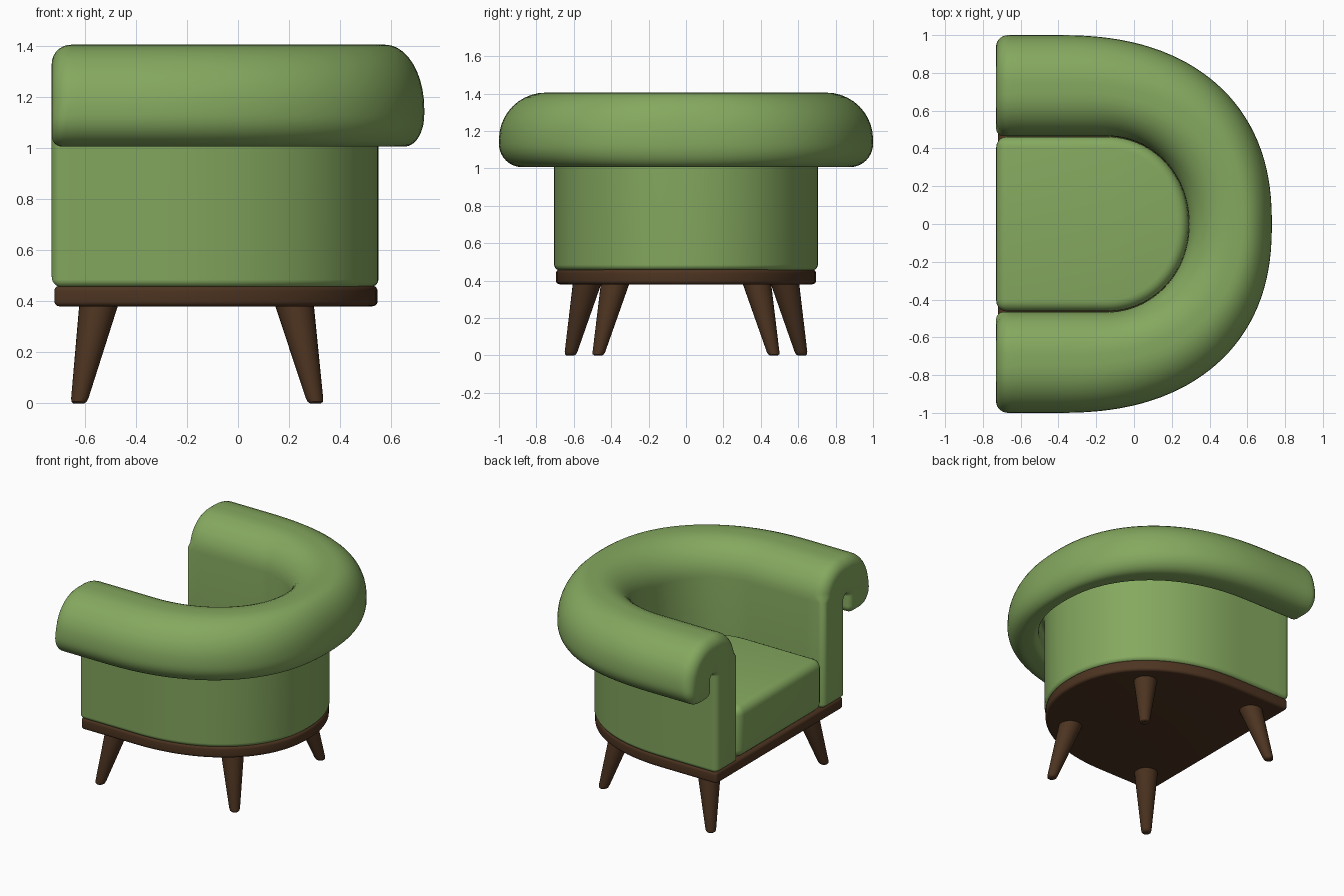
import bpy, bmesh, math
from mathutils import Vector

if "Cube" in bpy.data.objects:
    bpy.data.objects.remove(bpy.data.objects["Cube"])

FRONT = -0.73  # x of the open side of the chair


def material(name, rgb):
    m = bpy.data.materials.new(name)
    m.diffuse_color = (*rgb, 1)
    m.use_nodes = True
    m.node_tree.nodes["Principled BSDF"].inputs["Base Color"].default_value = m.diffuse_color
    return m


GREEN = material("green fabric", (0.235, 0.395, 0.115))
BROWN = material("dark wood", (0.074, 0.034, 0.015))


def finish(name, bm, mat, bevel=0, segs=5):
    bmesh.ops.recalc_face_normals(bm, faces=bm.faces)
    me = bpy.data.meshes.new(name)
    bm.to_mesh(me)
    bm.free()
    ob = bpy.data.objects.new(name, me)
    bpy.context.collection.objects.link(ob)
    me.materials.append(mat)
    bpy.ops.object.select_all(action='DESELECT')
    ob.select_set(True)
    bpy.context.view_layer.objects.active = ob
    if bevel:
        b = ob.modifiers.new("bevel", 'BEVEL')
        b.width, b.segments = bevel, segs
        b.limit_method, b.angle_limit = 'ANGLE', math.radians(50)
        b.use_clamp_overlap = False
        bpy.ops.object.modifier_apply(modifier="bevel")
    bpy.ops.object.shade_smooth_by_angle(angle=math.radians(40))
    return ob


# D-shaped outlines: (centre x, x radius, y radius, superellipse power)
INNER = (-0.15, 0.44, 0.465, 2.05)
WALL = (-0.30, 0.85, 0.705, 2.15)
ROLL = (-0.40, 1.13, 1.0, 2.32)
N = 64


def outline(shape, t, front=FRONT):
    """t runs 0..1 round the arc; below 0 or above 1 is along the straight arms to the front."""
    cx, a, b, n = shape
    side = 1 if t < 0.5 else -1
    if t < 0 or t > 1:
        k = -t if t < 0 else t - 1
        return Vector((cx + (front - cx) * k, side * b))
    ang = math.pi * (0.5 - t)
    c, s = max(math.cos(ang), 0), math.sin(ang)
    return Vector((cx + a * c ** (2 / n), math.copysign(b * abs(s) ** (2 / n), s)))


def fillet(corners, d=0, segs=10):
    """Inset a clockwise polygon of (x, z, radius) corners by d and round the corners."""
    out = []
    for i, (x, z, r) in enumerate(corners):
        p = Vector((x, z))
        u = (Vector(corners[i - 1][:2]) - p).normalized()
        v = (Vector(corners[(i + 1) % len(corners)][:2]) - p).normalized()
        half = u.angle(v) / 2
        bis = (u + v).normalized()
        sign = 1 if u.x * v.y - u.y * v.x > 0 else -1   # 1 = convex corner
        p = p + bis * sign * d / math.sin(half)
        r = max(r - sign * d, 0.004)
        c = p + bis * r / math.sin(half)
        a, b = p + u * r / math.tan(half) - c, p + v * r / math.tan(half) - c
        w = a.angle(b)
        for k in range(segs + 1):
            f = k / segs
            out.append(c + (a * math.sin((1 - f) * w) + b * math.sin(f * w)) / math.sin(w))
    return out


# Wall and rolled arm: one scroll section swept round the D
W_D, R_D = 0.235, 0.53
SCROLL = [(0, 0.455, 0.03), (0, 1.405, 0.22), (R_D, 1.405, 0.25), (R_D, 1.006, 0.125),
          (0.278, 1.006, 0.05), (0.285, 1.15, 0.022), (W_D, 1.15, 0.022), (W_D, 0.455, 0.03)]
PROFILE = fillet(SCROLL)
# end rounding grows from the wall up to the roll
SOFT = [min(max((p.y - 1.0) / 0.2, 0), 1) if p.x > 0.29 or p.y > 1.2 else 0 for p in PROFILE]
R_WALL, R_ROLL = 0.04, 0.075


def ring(bm, t, prof, fronts):
    vs = []
    for (d, z), x in zip(prof, fronts):
        i, w, r = (outline(s, t, x) for s in (INNER, WALL, ROLL))
        p = i.lerp(w, d / W_D) if d < W_D else w.lerp(r, (d - W_D) / (R_D - W_D))
        vs.append(bm.verts.new((p.x, p.y, z)))
    return vs


bm = bmesh.new()
ends = []
for k in range(7, -1, -1):  # rounded end of each arm, cap first
    q = math.pi / 2 * k / 7
    small, big = (fillet(SCROLL, r * (1 - math.cos(q))) for r in (R_WALL, R_ROLL))
    prof = [a.lerp(b, s) for a, b, s in zip(small, big, SOFT)]
    ends.append((prof, [FRONT + (R_WALL + (R_ROLL - R_WALL) * s) * (1 - math.sin(q)) for s in SOFT]))
FULL = ends[-1][1]
rings = [ring(bm, -1, p, x) for p, x in ends]
rings += [ring(bm, -k / 6, PROFILE, FULL) for k in range(5, 0, -1)]
rings += [ring(bm, k / N, PROFILE, FULL) for k in range(N + 1)]
rings += [ring(bm, 1 + k / 6, PROFILE, FULL) for k in range(1, 6)]
rings += [ring(bm, 2, p, x) for p, x in reversed(ends)]
for r0, r1 in zip(rings, rings[1:]):
    for j in range(len(r0)):
        j2 = (j + 1) % len(r0)
        bm.faces.new((r0[j], r0[j2], r1[j2], r1[j]))
bm.faces.new(rings[0])
bm.faces.new(rings[-1])
finish("rolled_arm_and_back", bm, GREEN)


# Slabs cut to the same D outline
def slab(name, shape, front, z0, z1, mat, bevel):
    bm = bmesh.new()
    ts = [-1] + [k / 48 for k in range(49)] + [2]
    face = bm.faces.new([bm.verts.new((*outline(shape, t, front), z0)) for t in ts])
    top = bmesh.ops.extrude_face_region(bm, geom=[face])["geom"]
    bmesh.ops.translate(bm, vec=(0, 0, z1 - z0),
                        verts=[g for g in top if isinstance(g, bmesh.types.BMVert)])
    finish(name, bm, mat, bevel)


slab("seat_cushion", (-0.15, 0.44, 0.463, 2.05), FRONT, 0.46, 0.815, GREEN, 0.06)
slab("base_plate", (-0.30, 0.847, 0.695, 2.15), -0.72, 0.38, 0.46, BROWN, 0.02)


# Splayed tapered legs with softened feet
def leg(name, top, foot):
    bm = bmesh.new()
    prev = None
    for z, r in ((0.40, 0.078), (0.02, 0.034), (0.006, 0.030), (0, 0.022)):
        c = Vector(foot).lerp(Vector(top), z / 0.38)
        cur = [bm.verts.new((c.x + r * math.cos(a), c.y + r * math.sin(a), z))
               for a in (2 * math.pi * k / 24 for k in range(24))]
        if prev:
            for j in range(24):
                bm.faces.new((prev[j], prev[(j + 1) % 24], cur[(j + 1) % 24], cur[j]))
        else:
            bm.faces.new(cur)
        prev = cur
    bm.faces.new(prev)
    finish(name, bm, BROWN)


for s, side in ((1, "left"), (-1, "right")):
    leg("front_leg_" + side, (-0.547, s * 0.53), (-0.624, s * 0.619))
    leg("back_leg_" + side, (0.222, s * 0.38), (0.304, s * 0.470))
